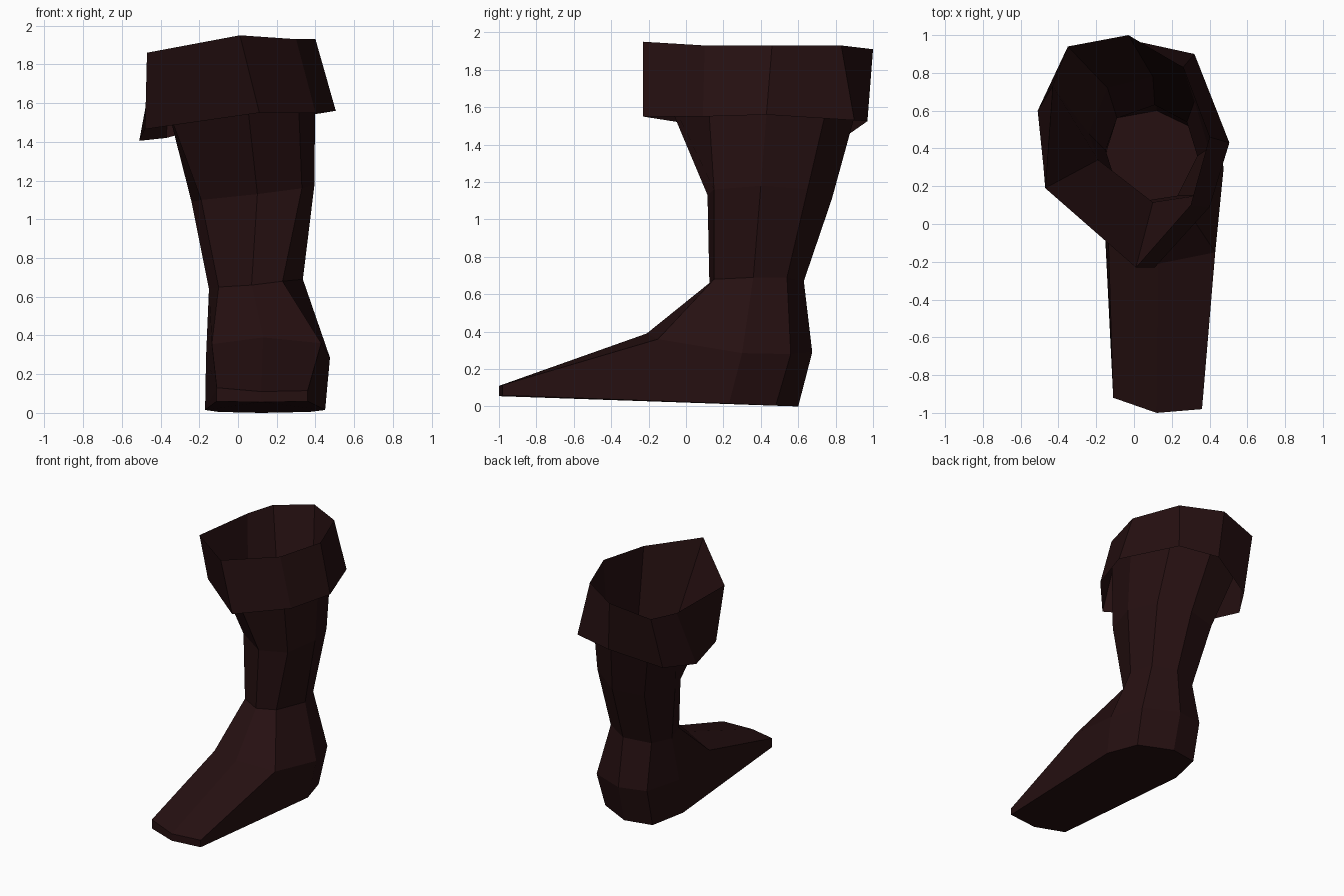
import bpy
import bmesh

leather = bpy.data.materials.new("dark brown leather")
leather.diffuse_color = (0.019, 0.005, 0.0055, 1)

# Every ring has 8 points, counter-clockwise from above:
# front, front right, right, back right, back, back left, left, front left
RIM = [(0.01, -0.23, 1.95), (0.30, 0.10, 1.93), (0.40, 0.46, 1.93), (0.26, 0.83, 1.93),
       (-0.03, 1.00, 1.91), (-0.35, 0.94, 1.845), (-0.43, 0.73, 1.835), (-0.47, 0.19, 1.86)]
CUFF_HEM = [(0.11, -0.23, 1.55), (0.40, 0.09, 1.55), (0.505, 0.43, 1.56), (0.32, 0.90, 1.53),
            (0.00, 0.97, 1.525), (-0.37, 0.82, 1.42), (-0.51, 0.60, 1.405), (-0.48, 0.31, 1.465)]
SHIN = [(0.10, 0.115, 1.13), (0.33, 0.15, 1.16), (0.395, 0.40, 1.18), (0.32, 0.65, 1.16),
        (0.10, 0.78, 1.11), (-0.14, 0.72, 1.10), (-0.24, 0.48, 1.09), (-0.19, 0.34, 1.10)]
ANKLE = [(0.07, 0.125, 0.66), (0.23, 0.15, 0.68), (0.335, 0.36, 0.69), (0.28, 0.54, 0.69),
         (0.11, 0.63, 0.67), (-0.09, 0.56, 0.65), (-0.15, 0.39, 0.64), (-0.10, 0.23, 0.65)]
INSTEP = [(0.13, -0.21, 0.39), (0.43, -0.15, 0.36), (0.475, 0.30, 0.285), (0.39, 0.56, 0.28),
          (0.12, 0.675, 0.29), (-0.10, 0.63, 0.30), (-0.165, 0.32, 0.29), (-0.135, -0.10, 0.355)]
SOLE = [(0.12, -1.00, 0.055), (0.36, -0.98, 0.06), (0.45, 0.23, 0.015), (0.37, 0.48, 0.005),
        (0.12, 0.60, 0.00), (-0.10, 0.56, 0.005), (-0.17, 0.28, 0.015), (-0.11, -0.92, 0.06)]
# Upper edge of the toe: right, middle, left
TOE = [(0.36, -0.98, 0.115), (0.12, -1.00, 0.11), (-0.11, -0.92, 0.13)]


def add_ring(bm, points):
    return [bm.verts.new(p) for p in points]


def bridge(bm, upper, lower, indices=range(8)):
    for i in indices:
        j = (i + 1) % 8
        bm.faces.new((upper[i], lower[i], lower[j], upper[j]))


def finish(bm, name):
    mesh = bpy.data.meshes.new(name)
    bm.to_mesh(mesh)
    bm.free()
    mesh.materials.append(leather)
    bpy.context.collection.objects.link(bpy.data.objects.new(name, mesh))


def sleeve(name, rings):
    bm = bmesh.new()
    loops = [add_ring(bm, r) for r in rings]
    for upper, lower in zip(loops, loops[1:]):
        bridge(bm, upper, lower)
    finish(bm, name)


# Folded-over cuff hanging from the rim, and the open funnel-shaped leg inside it
sleeve("cuff", [RIM, CUFF_HEM])
sleeve("shaft", [RIM, SHIN, ANKLE])

# Foot: ankle to instep, heel walls, toe wedge and sole
bm = bmesh.new()
ankle, instep, sole = (add_ring(bm, r) for r in (ANKLE, INSTEP, SOLE))
toe_r, toe_m, toe_l = add_ring(bm, TOE)
bridge(bm, ankle, instep)
bridge(bm, instep, sole, range(2, 6))
for face in (
    (instep[0], toe_m, toe_r, instep[1]),        # top of the foot
    (instep[7], toe_l, toe_m, instep[0]),
    (instep[1], toe_r, sole[2], instep[2]),      # right side
    (toe_r, sole[1], sole[2]),
    (instep[6], sole[6], toe_l, instep[7]),      # left side
    (toe_l, sole[6], sole[7]),
    (toe_m, sole[0], sole[1], toe_r),            # toe front
    (toe_l, sole[7], sole[0], toe_m),
    tuple(reversed(sole)),                       # sole
):
    bm.faces.new(face)
finish(bm, "foot")
